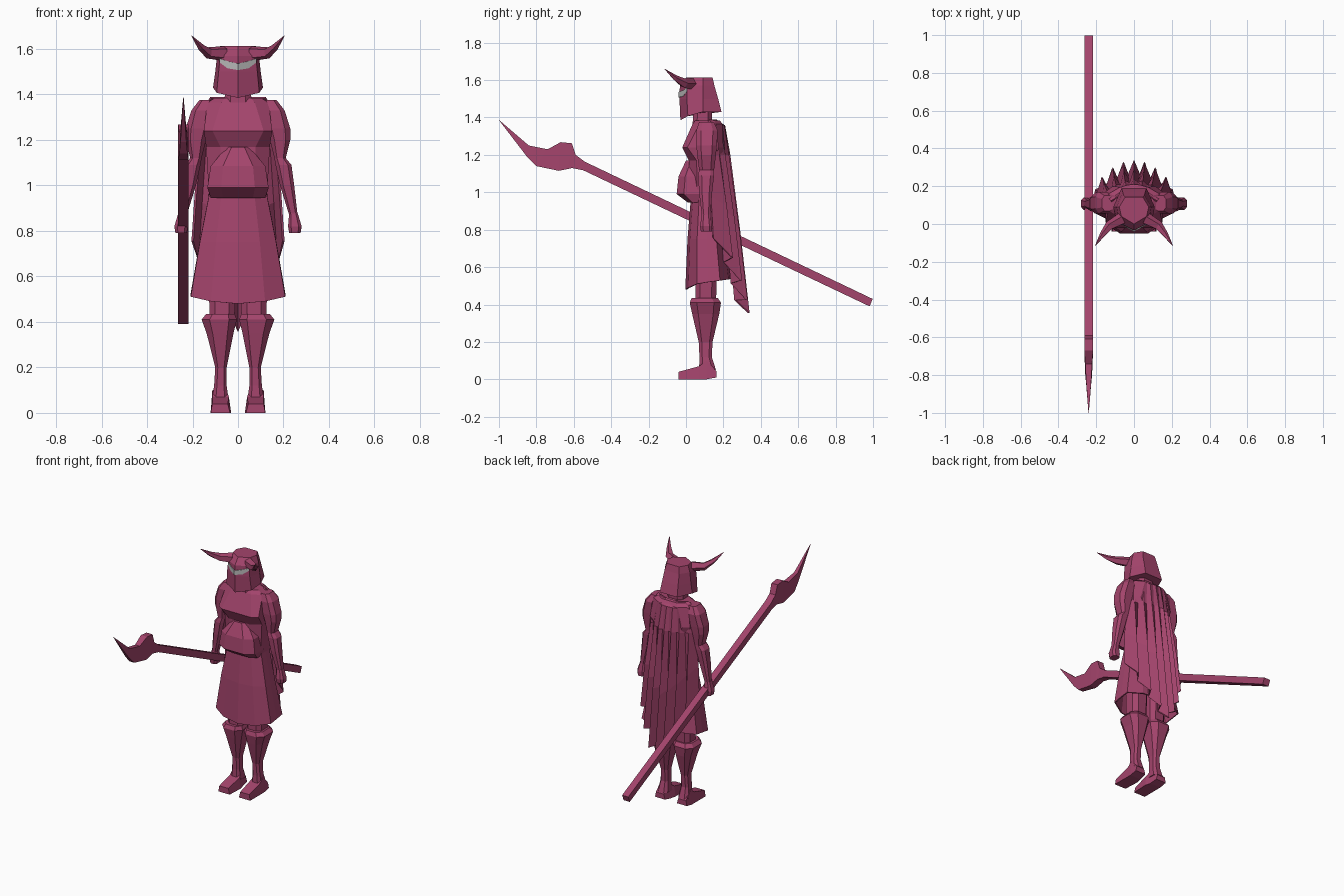
import bpy, bmesh, math
from mathutils import Vector

if "Cube" in bpy.data.objects:
    bpy.data.objects.remove(bpy.data.objects["Cube"])


def material(name, col):
    m = bpy.data.materials.new(name)
    m.diffuse_color = (*col, 1)
    m.use_nodes = True
    m.node_tree.nodes["Principled BSDF"].inputs["Base Color"].default_value = m.diffuse_color
    return m


CRIMSON = material("dusty crimson", (0.37, 0.058, 0.15))
GREY = material("pale grey", (0.5, 0.5, 0.5))


def mesh(name, verts, faces, mat=CRIMSON, mirror=False, thick=0):
    bm = bmesh.new()
    vs = [bm.verts.new(v) for v in verts]
    for f in faces:
        bm.faces.new([vs[i] for i in f])
    bmesh.ops.recalc_face_normals(bm, faces=bm.faces)
    me = bpy.data.meshes.new(name)
    bm.to_mesh(me)
    bm.free()
    me.materials.append(mat)
    ob = bpy.data.objects.new(name, me)
    bpy.context.collection.objects.link(ob)
    if mirror:
        ob.modifiers.new("mirror", 'MIRROR').use_mirror_merge = False
    if thick:
        s = ob.modifiers.new("thickness", 'SOLIDIFY')
        s.thickness, s.offset = thick, 0
    return ob


def loft(name, rings, caps=(True, True), **kw):
    """Skin a stack of equal-sized rings."""
    n = len(rings[0])
    faces = [(k * n + i, k * n + (i + 1) % n, (k + 1) * n + (i + 1) % n, (k + 1) * n + i)
             for k in range(len(rings) - 1) for i in range(n)]
    if caps[0]:
        faces.append(tuple(range(n)))
    if caps[1]:
        faces.append(tuple(range((len(rings) - 1) * n, len(rings) * n)))
    return mesh(name, [v for r in rings for v in r], faces, **kw)


def octa(z, x0, x1, y0, y1, c=0.55):
    """Chamfered rectangle at height z."""
    cx, cy, rx, ry = (x0 + x1) / 2, (y0 + y1) / 2, (x1 - x0) / 2, (y1 - y0) / 2
    pts = [(c, -1), (1, -c), (1, c), (c, 1), (-c, 1), (-1, c), (-1, -c), (-c, -1)]
    return [(cx + a * rx, cy + b * ry, z) for a, b in pts]


def sym(z, w, y0, y1, c=0.55):
    return octa(z, -w, w, y0, y1, c)


# torso, belly guard and neck
loft("torso", [sym(1.385, .10, .05, .18), sym(1.365, .135, .035, .195), sym(1.24, .15, -.02, .20, .75),
               sym(1.17, .14, .015, .20), sym(1.0, .13, .02, .20), sym(.935, .125, .04, .20)])
loft("belly_guard", [sym(1.17, .05, .0, .12), sym(1.085, .12, -.04, .12), sym(.99, .135, -.05, .12),
                     sym(.945, .12, .01, .12)])
loft("neck", [sym(1.45, .055, .04, .14), sym(1.36, .06, .035, .14)])


# skirt, open at the hem
def skirt_ring(z, w, y0, y1, dip=0):
    ring = []
    for i in range(12):
        a = math.tau * i / 12
        s, c = math.sin(a), -math.cos(a)
        flat = max(-1, min(1, s * 1.15))
        ring.append((w * flat, (y0 + y1) / 2 + (y1 - y0) / 2 * c,
                     z - dip * max(0, -c) ** 2 + dip * .4 * max(0, c)))
    return ring


loft("skirt", [skirt_ring(.98, .12, .03, .20), skirt_ring(.75, .165, .012, .21),
               skirt_ring(.52, .205, .0, .24, .04)], caps=(True, False), thick=.008)

# arms with hands
loft("arm", [octa(*r) for r in (
    (1.375, .11, .17, .07, .15), (1.33, .12, .205, .055, .17), (1.25, .125, .23, .055, .165),
    (1.2, .14, .23, .06, .16), (1.12, .16, .21, .07, .15), (1.09, .165, .235, .065, .15),
    (1.0, .185, .247, .07, .14), (.87, .225, .262, .085, .13))], mirror=True)
loft("hand", [octa(.88, .225, .262, .085, .13), octa(.82, .22, .28, .075, .14),
              octa(.79, .225, .275, .08, .14)], mirror=True)

# legs, flared boots and feet
loft("thigh", [octa(.7, .01, .13, .05, .17), octa(.4, .015, .125, .05, .16)], mirror=True)
loft("boot", [octa(*r) for r in (
    (.435, .015, .14, .03, .17), (.41, .005, .16, .02, .187), (.35, .02, .138, .033, .178),
    (.2, .05, .1, .068, .142), (.12, .05, .105, .072, .138), (.05, .04, .115, .07, .16))], mirror=True)
foot_sections = [(-.04, .035, .0, .04), (.07, .03, .0, .07), (.11, .04, .0, .10), (.162, .045, .01, .045)]
loft("foot", [[(x0, y, z0), (.12, y, z0), (.113, y, z1), (x0 + .01, y, z1)]
              for y, x0, z0, z1 in foot_sections], mirror=True)


# helmet with front ridge
def helm_ring(z, zf, w, yf, yb):
    half = [(w * .85, yf + .04, (z + zf) / 2), (w, .09, z), (w * .6, yb, z)]
    return [(0, yf, zf)] + half + [(-x, y, h) for x, y, h in reversed(half)]


loft("helmet", [helm_ring(1.43, 1.385, .11, -.03, .19), helm_ring(1.5, 1.5, .1, -.035, .172),
                helm_ring(1.57, 1.57, .092, -.033, .152), helm_ring(1.614, 1.614, .078, .0, .142)])

# eye slit plate following the ridge
top = [(-.08, 1.558), (-.04, 1.545), (0, 1.536), (.04, 1.545), (.08, 1.558)]
bottom = [(-.078, 1.54), (-.045, 1.515), (0, 1.507), (.045, 1.515), (.078, 1.54)]
mesh("eye_slit", [(x, -.038 + abs(x) * .58, z) for x, z in top + bottom],
     [(i, i + 1, i + 6, i + 5) for i in range(4)], mat=GREY, thick=.006)


# horns sweeping outward and forward
def tube_ring(p, d, r, n=5):
    q = Vector(d).to_track_quat('Z', 'Y')
    return [Vector(p) + q @ Vector((r * math.cos(math.tau * i / n), r * math.sin(math.tau * i / n), 0))
            for i in range(n)]


loft("horn", [tube_ring((.06, .03, 1.58), (1, -.5, 0), .034), tube_ring((.13, -.01, 1.583), (1, -.8, .2), .026),
              tube_ring((.165, -.055, 1.61), (.6, -1, .7), .016),
              tube_ring((.204, -.113, 1.658), (.6, -1, .7), .0015)], mirror=True)

# pleated cape: ridges and valleys deepen toward the hem
COLS = 15
verts = []
for row in range(5):
    for i in range(COLS):
        s = (i / (COLS - 1)) * 2 - 1
        valley = i % 2 == 0
        hem = .355 + .36 * abs(s) ** 1.3 + (.04 if valley else 0)
        z, y, hw, depth = [(1.385, .16, .12, 0), (1.355, .205, .14, 0), (1.2, .232, .165, .015),
                           (.75, .287, .185, .055), (hem, .335, .20, .07)][row]
        if row == 3:
            z = (hem + 1.2) / 2
        y -= (.04 + .02 * row) * s * s + (depth if valley else 0)
        verts.append((hw * s, y, z))
faces = [(r * COLS + i, r * COLS + i + 1, (r + 1) * COLS + i + 1, (r + 1) * COLS + i)
         for r in range(4) for i in range(COLS - 1)]
mesh("cape", verts, faces, thick=.01)

# spear: square shaft and leaf-hooked blade
SX = -.24
blade = [(-.54, 1.163, -.55, 1.118, .023), (-.59, 1.20, -.61, 1.13, .022), (-.61, 1.262, -.63, 1.125, .023),
         (-.67, 1.268, -.68, 1.115, .023), (-.74, 1.23, -.80, 1.14, .018), (-.84, 1.25, -.85, 1.19, .013),
         (-1.0, 1.387, -.998, 1.383, .001)]
shaft = [(.998, .43, .982, .39, .023), blade[0]]


def bar(name, secs):
    loft(name, [[(SX - w, ya, za), (SX + w, ya, za), (SX + w, yb, zb), (SX - w, yb, zb)]
                for ya, za, yb, zb, w in secs])


bar("spear_shaft", shaft)
bar("spear_blade", blade)
